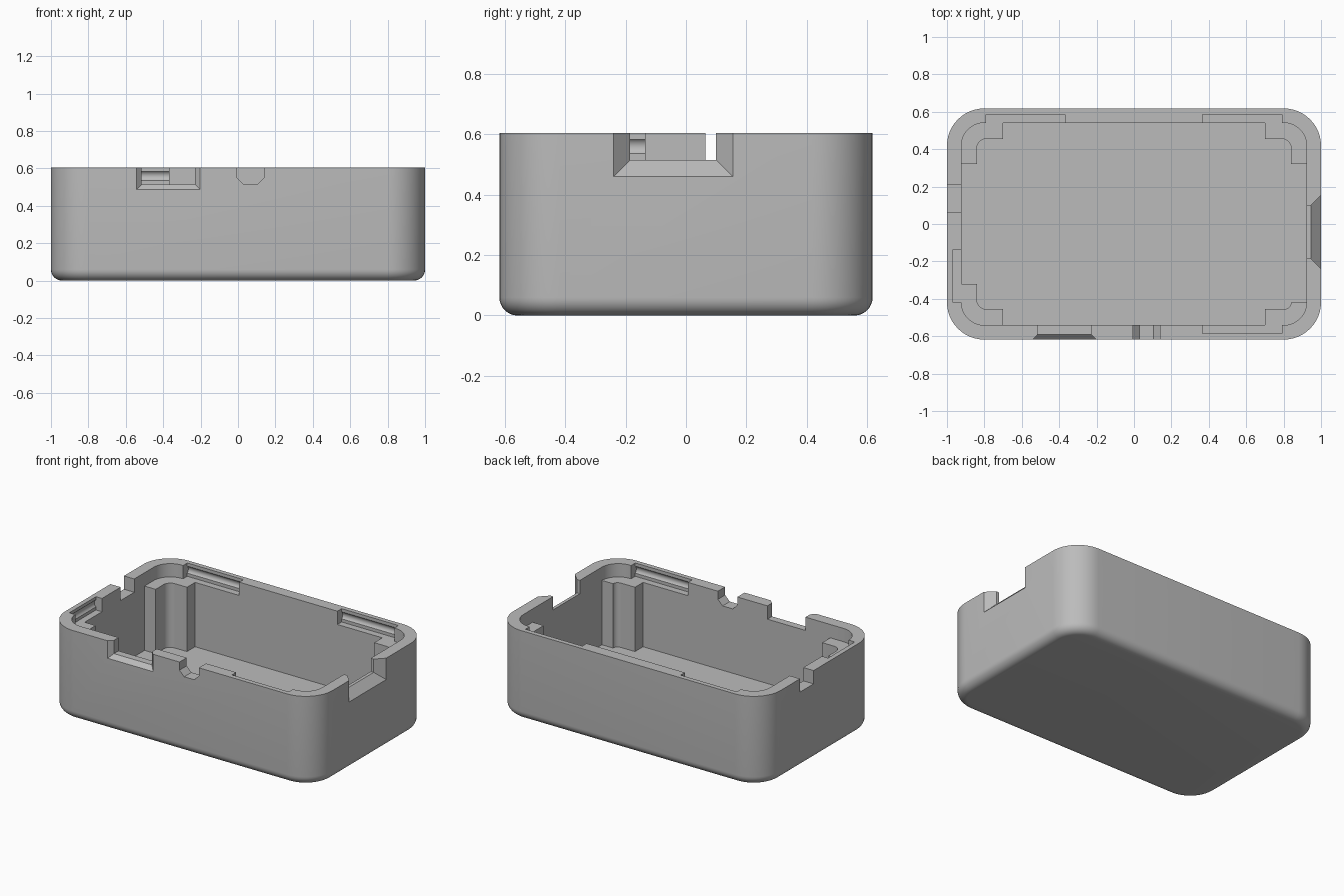
import bpy, bmesh, math

cube = bpy.data.objects.get("Cube")
if cube:
    bpy.data.objects.remove(cube, do_unlink=True)

HX, HY, TOP = 1.0, 0.618, 0.605      # outer half sizes and rim height
WALL, FLOOR, LEDGE = 0.077, 0.08, 0.515
CORNER, FILLET = 0.2, 0.06
ABOVE = 0.7                          # cutters end above the rim

grey = bpy.data.materials.new("plain grey")
grey.use_nodes = True
grey.diffuse_color = (0.5, 0.5, 0.5, 1)
grey.node_tree.nodes["Principled BSDF"].inputs["Base Color"].default_value = grey.diffuse_color


def arc(cx, cy, r, start, steps=12):
    angles = [math.radians(start + 90 * i / steps) for i in range(steps + 1)]
    return [(cx + r * math.cos(a), cy + r * math.sin(a)) for a in angles]


def rounded_rect(inset):
    r = CORNER - inset
    cx, cy = HX - CORNER, HY - CORNER
    pts = []
    for i, (sx, sy) in enumerate([(1, 1), (-1, 1), (-1, -1), (1, -1)]):
        pts += arc(sx * cx, sy * cy, r, 90 * i)
    return pts


def finish(bm, name):
    bmesh.ops.recalc_face_normals(bm, faces=bm.faces[:])
    mesh = bpy.data.meshes.new(name)
    bm.to_mesh(mesh)
    bm.free()
    mesh.materials.append(grey)
    obj = bpy.data.objects.new(name, mesh)
    bpy.context.collection.objects.link(obj)
    return obj


def loft(name, rings):
    """Skin matching outlines given as (points, z), capped at both ends."""
    bm = bmesh.new()
    loops = [[bm.verts.new((x, y, z)) for x, y in pts] for pts, z in rings]
    for a, b in zip(loops, loops[1:]):
        for i in range(len(a)):
            j = (i + 1) % len(a)
            bm.faces.new((a[i], a[j], b[j], b[i]))
    bm.faces.new(loops[0][::-1])
    bm.faces.new(loops[-1])
    return finish(bm, name)


# Where along-wall position u and outward distance d lie for each wall
WALLS = {
    "front": (lambda u, d: (u, -d), HY),
    "back": (lambda u, d: (u, d), HY),
    "left": (lambda u, d: (-d, u), HX),
    "right": (lambda u, d: (d, u), HX),
}


def hull(name, wall, points):
    """Convex cutter from (u, depth below the outer face, z) points."""
    place, half = WALLS[wall]
    bm = bmesh.new()
    for u, depth, z in points:
        bm.verts.new((*place(u, half - depth), z))
    bmesh.ops.convex_hull(bm, input=bm.verts[:])
    return finish(bm, name)


def slab(u0, u1, z, depth):
    return [(u, depth, h) for u in (u0, u1) for h in (z, ABOVE)]


def cut(target, cutter):
    mod = target.modifiers.new("cut", "BOOLEAN")
    mod.operation = "DIFFERENCE"
    mod.solver = "EXACT"
    mod.object = cutter
    bpy.ops.object.select_all(action="DESELECT")
    bpy.context.view_layer.objects.active = target
    target.select_set(True)
    bpy.ops.object.modifier_apply(modifier=mod.name)
    bpy.data.objects.remove(cutter, do_unlink=True)


# Outer body with rounded bottom edge
rings = []
for i in range(9):
    a = math.pi / 2 * i / 8
    rings.append((rounded_rect(FILLET * (1 - math.sin(a))), FILLET * (1 - math.cos(a))))
rings.append((rounded_rect(0), TOP))
shell = loft("case_shell", rings)

# Lower cavity, leaving an L-shaped post in each corner
IX, IY = HX - WALL, HY - WALL
PX, PY = 0.84, 0.455                 # inner faces of the posts
cavity = []
for sx, sy, arm, r in [(1, 1, 0.32, 0.05), (-1, 1, 0.32, 0.05),
                       (-1, -1, 0.32, 0.05), (1, -1, 0.42, 0.035)]:
    path = [(IX, arm)]
    if arm < PY - r:
        path.append((PX, arm))
    path += arc(PX - r, PY - r, r, 0, 6)
    path += [(0.70, PY), (0.70, IY)]
    path = [(sx * x, sy * y) for x, y in path]
    cavity += path if sx * sy > 0 else path[::-1]
cut(shell, loft("lower_cavity", [(cavity, FLOOR), (cavity, ABOVE)]))

# Upper cavity above the posts
inner = rounded_rect(WALL)
cut(shell, loft("upper_cavity", [(inner, LEDGE), (inner, ABOVE)]))

# Snap recesses inside the rim, each with a shallow round groove
for wall, u0, u1 in [("back", -0.79, -0.37), ("back", 0.365, 0.79),
                     ("front", 0.365, 0.79), ("left", -0.42, -0.135)]:
    cut(shell, hull("recess", wall, slab(u0, u1, LEDGE, 0.1) + slab(u0, u1, LEDGE, 0.032)))
    ring = [math.tau * i / 24 for i in range(24)]
    cut(shell, hull("groove", wall, [(u, 0.05 + 0.03 * math.cos(a), 0.56 + 0.03 * math.sin(a))
                                     for u in (u0, u1) for a in ring]))

# Port openings, flared toward the outside
for wall, u0, u1, flare in [("right", -0.185, 0.1, 0.055), ("front", -0.515, -0.23, 0.028)]:
    cut(shell, hull("opening", wall, slab(u0, u1, LEDGE, 0.12) + slab(u0, u1, LEDGE, -0.05)))
    out = flare + 0.02
    cut(shell, hull("flare", wall, slab(u0, u1, LEDGE, flare)
                    + slab(u0 - out, u1 + out, LEDGE - out, -0.02)))

# Plain notch on the left-hand end wall
cut(shell, hull("end_notch", "left", slab(0.065, 0.21, LEDGE, 0.12) + slab(0.065, 0.21, LEDGE, -0.05)))

# Front cable notch with bevelled lower corners
outline = [(-0.005, ABOVE), (-0.005, 0.55), (0.03, LEDGE), (0.105, LEDGE), (0.14, 0.55), (0.14, ABOVE)]
cut(shell, hull("cable_notch", "front", [(u, d, z) for u, z in outline for d in (0.12, -0.05)]))

# Smooth the rounded corners, keep the cut edges crisp
bpy.ops.object.select_all(action="DESELECT")
bpy.context.view_layer.objects.active = shell
shell.select_set(True)
bpy.ops.object.shade_smooth_by_angle(angle=math.radians(30))
